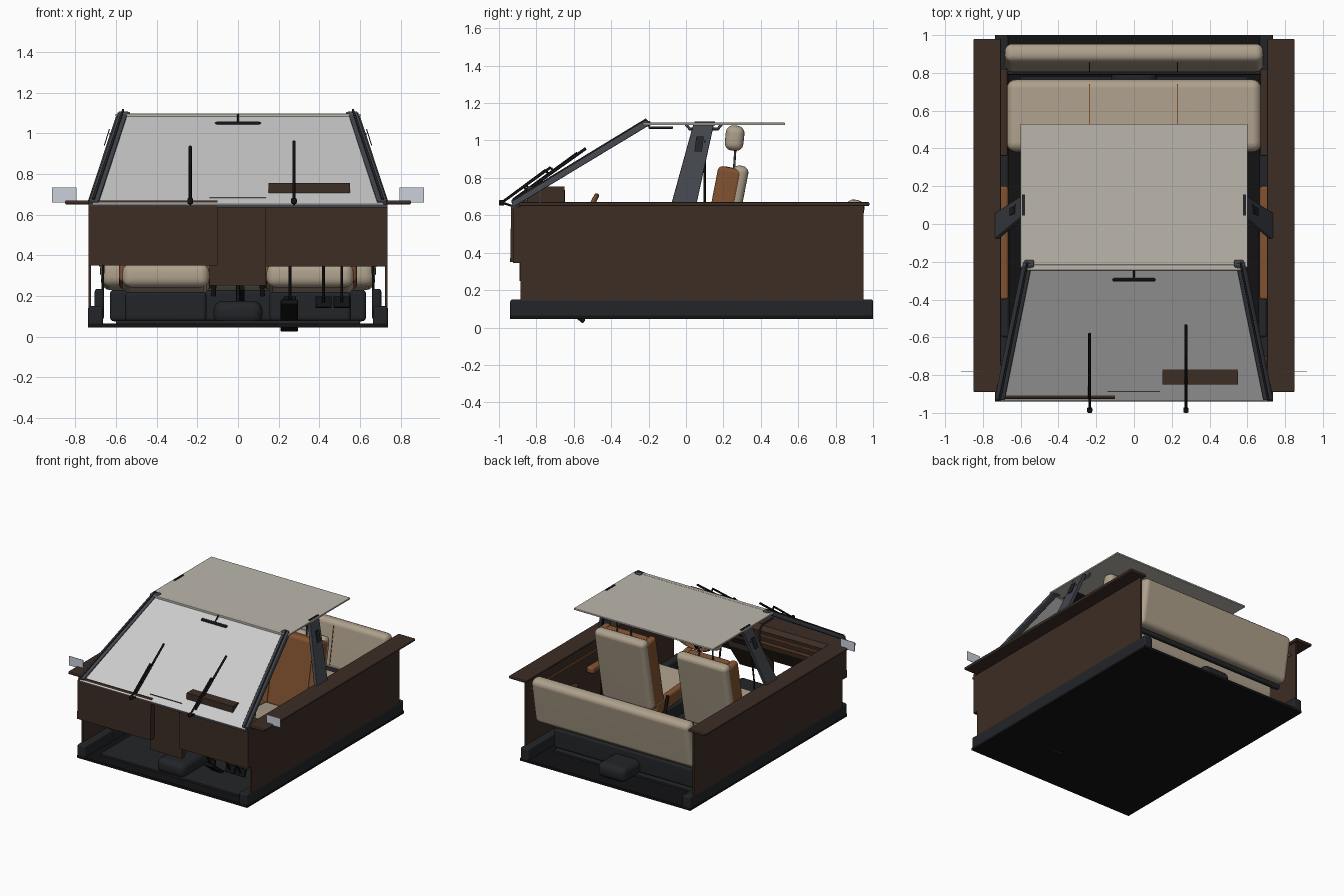
import bpy, bmesh
from math import radians, pi, cos, sin
from mathutils import Vector, Matrix

if "Cube" in bpy.data.objects:
    bpy.data.objects.remove(bpy.data.objects["Cube"])

def mat(name, r, g, b):
    m = bpy.data.materials.new(name)
    m.diffuse_color = (r, g, b, 1)
    m.use_nodes = True
    m.node_tree.nodes["Principled BSDF"].inputs["Base Color"].default_value = m.diffuse_color
    return m

BROWN = mat("dark_brown", .045, .026, .018)
TAN = mat("tan_leather", .22, .085, .03)
CREAM = mat("cream", .42, .35, .26)
ROOF = mat("headliner", .5, .47, .41)
DARK = mat("charcoal", .016, .018, .021)
SLATE = mat("pillar_slate", .055, .06, .072)
BLACK = mat("black", .006, .006, .007)
GLASS = mat("glass", .58, .58, .58)
SILVER = mat("mirror_silver", .6, .63, .7)

def finish(name, bm, m, bevel=0, seg=3):
    bmesh.ops.recalc_face_normals(bm, faces=bm.faces)
    me = bpy.data.meshes.new(name)
    bm.to_mesh(me)
    bm.free()
    o = bpy.data.objects.new(name, me)
    bpy.context.collection.objects.link(o)
    me.materials.append(m)
    if bevel:
        b = o.modifiers.new("bevel", 'BEVEL')
        b.width, b.segments = bevel, seg
        for p in me.polygons:
            p.use_smooth = True
        w = o.modifiers.new("normals", 'WEIGHTED_NORMAL')
        w.keep_sharp = True
    return o

def box(name, x, y, z, m, bevel=0, tilt=0, seg=3):
    """Box from (min,max) ranges, tilted about x around its centre."""
    bm = bmesh.new()
    bmesh.ops.create_cube(bm, size=1)
    bm.transform(Matrix.Diagonal((abs(x[1]-x[0]), y[1]-y[0], z[1]-z[0], 1)))
    c = Vector(((x[0]+x[1])/2, (y[0]+y[1])/2, (z[0]+z[1])/2))
    bm.transform(Matrix.Translation(c) @ Matrix.Rotation(radians(tilt), 4, 'X'))
    return finish(name, bm, m, bevel, seg)

def prism(name, prof, x0, x1, m, bevel=0):
    """y-z profile extruded along x; x0/x1 may be lists per point."""
    bm = bmesh.new()
    n = len(prof)
    xa = x0 if isinstance(x0, list) else [x0]*n
    xb = x1 if isinstance(x1, list) else [x1]*n
    a = [bm.verts.new((xa[i], *p)) for i, p in enumerate(prof)]
    b = [bm.verts.new((xb[i], *p)) for i, p in enumerate(prof)]
    bm.faces.new(a)
    bm.faces.new(b[::-1])
    for i in range(n):
        bm.faces.new((a[i], b[i], b[(i+1) % n], a[(i+1) % n]))
    return finish(name, bm, m, bevel)

def rod(name, pts, r, m, cyclic=False):
    c = bpy.data.curves.new(name, 'CURVE')
    c.dimensions, c.bevel_depth, c.bevel_resolution, c.use_fill_caps = '3D', r, 2, True
    s = c.splines.new('POLY')
    s.points.add(len(pts)-1)
    for p, q in zip(s.points, pts):
        p.co = (*q, 1)
    s.use_cyclic_u = cyclic
    o = bpy.data.objects.new(name, c)
    c.materials.append(m)
    bpy.context.collection.objects.link(o)
    return o

# floor, carpet and tunnel
box("floor", (-.737, .737), (-.94, 1), (.045, .065), BLACK)
box("carpet", (-.6, .6), (-.85, .78), (.065, .078), DARK)
box("tunnel", (-.12, .12), (-.85, .94), (.06, .175), DARK, .045, seg=4)

# sides: sills, door skins, window ledges, inner trim
for s in (-1, 1):
    box("sill", (s*.665, s*.737), (-.94, 1), (.05, .15), DARK, .012)
    box("door_panel", (s*.722, s*.735), (-.885, .95), (.13, .655), BROWN)
    box("window_ledge", (s*.705, s*.85), (-.89, .98), (.65, .67), BROWN, .006)
    box("door_pocket", (s*.66, s*.705), (-.6, .1), (.08, .235), DARK, .015)
    box("armrest", (s*.665, s*.725), (-.4, .2), (.43, .48), TAN, .015)
    box("door_trim_strip", (s*.714, s*.724), (-.8, .9), (.56, .575), TAN)
    box("rear_side_trim", (s*.67, s*.715), (.36, .82), (.38, .42), BROWN, .01)

# dashboard sections
prism("dash_passenger", [(-.94, .35), (-.935, .645), (-.92, .67), (-.75, .67), (-.72, .64), (-.74, .5), (-.86, .35)], -.735, -.1, BROWN)
prism("dash_center", [(-.89, .25), (-.89, .685), (-.74, .685), (-.7, .65), (-.72, .45), (-.86, .25)], -.14, .137, BROWN)
prism("dash_driver", [(-.925, .345), (-.925, .645), (-.73, .65), (-.7, .63), (-.73, .5), (-.86, .345)], .135, .735, BROWN)
box("cowl", (-.735, .735), (-.935, -.9), (.635, .65), SLATE)
box("instrument_hood", (.15, .55), (-.85, -.65), (.6, .755), BROWN)
box("instrument_face", (.17, .53), (-.652, -.647), (.64, .735), BLACK)
for z in (.54, .6):
    box("dash_trim_strip", (-.7, -.14), (-.742, -.718), (z, z+.014), TAN, .003, -8)
for z in (.5, .56, .62):
    box("radio_slot", (-.1, .1), (-.72, -.698), (z, z+.03), BLACK, .004)

# steering wheel and column
wheel_m = Matrix.Translation((.35, -.56, .55)) @ Matrix.Rotation(radians(62), 4, 'X')
ring = [wheel_m @ Vector((.175*cos(i*pi/20), .175*sin(i*pi/20), 0)) for i in range(40)]
rod("steering_wheel_rim", ring, .014, TAN, True)
for a in (0, pi, -pi/2):
    rod("steering_spoke", [wheel_m @ Vector((0, 0, -.01)), wheel_m @ Vector((.17*cos(a), .17*sin(a), 0))], .011, BLACK)
hub = box("steering_hub", (.3, .4), (-.6, -.53), (.515, .585), BLACK, .02, -28)
rod("steering_column", [(.35, -.58, .54), (.35, -.8, .44)], .03, BLACK)

# pedals
box("throttle_pedal", (.21, .295), (-.75, -.52), (.09, .115), BLACK, .005, -38)
for x, w in ((.255, .03), (.42, .04), (.51, .04)):
    rod("pedal_arm", [(x, -.8, .42), (x, -.78, .3), (x, -.7, .17)], .007, BLACK)
    box("pedal_pad", (x-w, x+w), (-.7, -.68), (.14, .2), BLACK, .005, -20)

# gear lever and handbrake
rod("gear_lever", [(0, -.42, .15), (0, -.4, .34)], .009, BLACK)
box("gear_knob", (-.022, .022), (-.42, -.376), (.33, .38), TAN, .018)
rod("handbrake", [(.02, -.1, .16), (.02, -.28, .24)], .013, BLACK)

# front seats
for s in (-1, 1):
    c = s*.355
    box("seat_base", (c-.2, c+.2), (-.34, .2), (.075, .22), DARK, .02)
    box("seat_cushion", (c-.215, c+.215), (-.38, .16), (.225, .345), CREAM, .045, -4, 4)
    for t in (-1, 1):
        box("cushion_bolster", (c+t*.175, c+t*.23), (-.34, .18), (.25, .36), TAN, .022, -4)
        box("back_bolster", (c+t*.165, c+t*.225), (.12, .25), (.3, .86), TAN, .025, -11)
        rod("headrest_post", [(c+t*.06, .255, .82), (c+t*.06, .265, .97)], .006, SLATE)
    box("seat_back_front", (c-.18, c+.18), (.135, .25), (.3, .86), TAN, .03, -11)
    box("seat_back_shell", (c-.22, c+.22), (.2, .285), (.29, .87), CREAM, .035, -11, 4)
    box("headrest", (c-.13, c+.13), (.21, .31), (.945, 1.08), CREAM, .04, -6, 4)
    rod("belt_buckle", [(s*.12, .1, .2), (s*.115, .06, .36)], .012, BLACK)

# rear bench in three sections with tan seams
box("rear_seat_base", (-.63, .63), (.42, .74), (.075, .23), DARK, .02)
box("rear_cushion", (-.675, .675), (.38, .765), (.235, .37), CREAM, .05, -3, 4)
box("rear_backrest", (-.685, .685), (.83, .93), (.32, .685), CREAM, .04, -10, 4)
box("rear_bar", (-.68, .68), (.79, .825), (.3, .34), DARK, .01)
for x in (-.235, .23):
    box("cushion_seam", (x-.003, x+.003), (.41, .74), (.32, .373), TAN, 0, -3)
    box("backrest_seam", (x-.003, x+.003), (.826, .86), (.36, .65), TAN, 0, -10)

# windscreen and A-pillars
prism("windscreen", [(-.935, .648), (-.23, 1.085), (-.232, 1.089), (-.937, .652)],
      [-.715, -.56, -.56, -.715], [.715, .56, .56, .715], GLASS)
box("windscreen_header", (-.57, .57), (-.245, -.215), (1.078, 1.097), ROOF, .004)
pil = [(-.92, .645), (-.19, 1.085), (-.215, 1.11), (-.935, .672)]
for s in (-1, 1):
    prism("a_pillar", pil, [s*.685, s*.54, s*.54, s*.685], [s*.737, s*.59, s*.585, s*.732], SLATE, .006)
    prism("a_pillar_rib", [(y, z+.008) for y, z in pil], [s*.705, s*.56, s*.56, s*.705],
          [s*.718, s*.57, s*.57, s*.718], DARK)
    box("header_clip", (s*.53, s*.58), (-.23, -.19), (1.075, 1.105), SLATE, .008)

# roof panel, visors, grab handles
box("roof_panel", (-.602, .602), (-.23, .53), (1.082, 1.095), ROOF, .003)
for s in (-1, 1):
    box("sun_visor", (s*.1, s*.5), (-.2, -.07), (1.062, 1.076), DARK, .005)
    rod("grab_handle", [(s*.57, .0, 1.085), (s*.57, .02, 1.062), (s*.57, .17, 1.062), (s*.57, .19, 1.085)], .008, SLATE)
    # B-pillar with belt anchor plate
    prism("b_pillar", [(-.08, .655), (.055, .655), (.15, 1.09), (.04, 1.09)],
          [s*.715, s*.715, s*.57, s*.57], [s*.742, s*.742, s*.598, s*.598], SLATE, .004)
    prism("belt_plate", [(.045, .94), (.085, .94), (.095, 1.02), (.055, 1.02)],
          [s*.655, s*.655, s*.63, s*.63], [s*.66, s*.66, s*.635, s*.635], DARK)
    box("pillar_cap", (s*.578, s*.592), (.045, .155), (1.08, 1.101), DARK)
    rod("seat_belt", [(s*.625, .1, 1.0), (s*.66, .1, .7), (s*.665, .1, .2)], .006, BLACK)
    # door mirror
    box("door_mirror", (s*.795, s*.915), (-.782, -.778), (.66, .732), SILVER)

# wipers
for x, e, h in ((-.235, -.58, .93), (.275, -.535, .955)):
    d = Vector((0, e+.985, h-.665))
    p = Vector((x, -.985, .668))
    rod("wiper_arm", [p, p+d*.6 + Vector((0, -.008, .015))], .007, BLACK)
    rod("wiper_blade", [p+d*.12+Vector((0, .012, -.018)), p+d], .008, BLACK)
    for k in (.3, .6):
        rod("wiper_link", [p+d*k+Vector((0, .008, -.012)), p+d*k+Vector((0, -.006, .012))], .006, BLACK)
    box("wiper_pivot", (x-.014, x+.014), (-1, -.97), (.652, .682), BLACK, .008)
    rod("wiper_shaft", [p, (x, -.93, .65)], .006, BLACK)

# interior mirror
box("rear_view_mirror", (-.115, .115), (-.305, -.275), (1.03, 1.057), BLACK, .012)
rod("mirror_stem", [(0, -.285, 1.05), (0, -.24, 1.092)], .006, BLACK)
